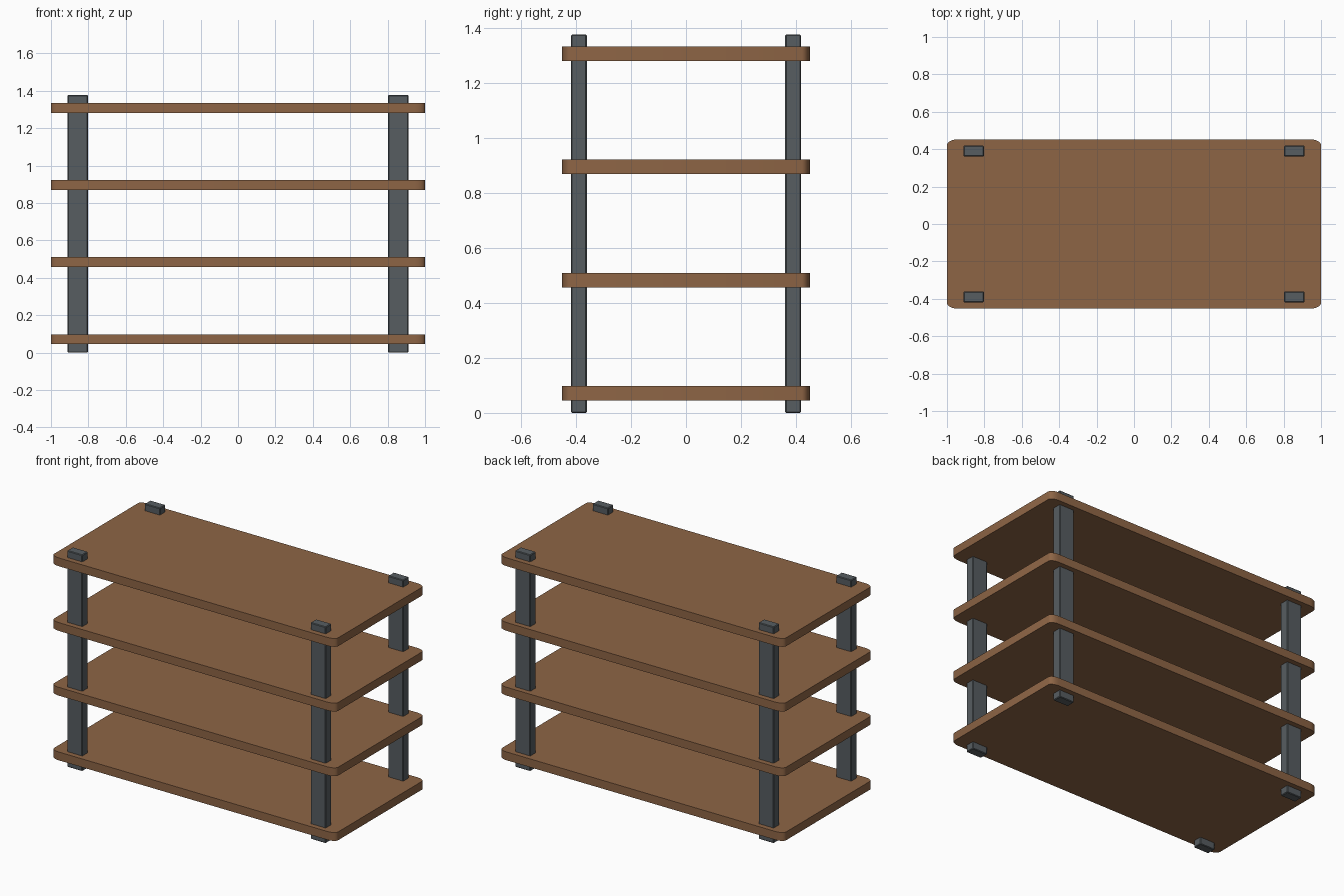
import bpy
import bmesh
import math

cube = bpy.data.objects.get("Cube")
if cube:
    bpy.data.objects.remove(cube, do_unlink=True)


def make_material(name, color):
    mat = bpy.data.materials.new(name)
    mat.use_nodes = True
    mat.diffuse_color = color
    mat.node_tree.nodes["Principled BSDF"].inputs["Base Color"].default_value = color
    return mat


def add_object(name, bm, mat):
    mesh = bpy.data.meshes.new(name)
    bmesh.ops.recalc_face_normals(bm, faces=bm.faces)
    bm.to_mesh(mesh)
    bm.free()
    mesh.materials.append(mat)
    obj = bpy.data.objects.new(name, mesh)
    bpy.context.collection.objects.link(obj)
    return obj


wood = make_material("brown wood", (0.27, 0.13, 0.06, 1))
metal = make_material("dark grey metal", (0.095, 0.11, 0.12, 1))

# Shelf boards with rounded corners
HALF_X, HALF_Y, THICK = 1.0, 0.452, 0.053
RX, RY, STEPS = 0.055, 0.03, 5


def add_shelf(name, bottom):
    bm = bmesh.new()
    outline = []
    for quarter, (sx, sy) in enumerate([(1, 1), (-1, 1), (-1, -1), (1, -1)]):
        for i in range(STEPS + 1):
            a = math.pi / 2 * (quarter + i / STEPS)
            x = sx * (HALF_X - RX) + RX * math.cos(a)
            y = sy * (HALF_Y - RY) + RY * math.sin(a)
            outline.append(bm.verts.new((x, y, bottom)))
    face = bm.faces.new(outline)
    top = bmesh.ops.extrude_face_region(bm, geom=[face])["geom"]
    bmesh.ops.translate(bm, vec=(0, 0, THICK),
                        verts=[v for v in top if isinstance(v, bmesh.types.BMVert)])
    obj = add_object(name, bm, wood)
    bpy.ops.object.select_all(action="DESELECT")
    obj.select_set(True)
    bpy.context.view_layer.objects.active = obj
    bpy.ops.object.shade_smooth_by_angle(angle=math.radians(30))


for level in range(4):
    add_shelf(f"shelf_{level + 1}", 0.045 + 0.4118 * level)

# Corner posts passing through every shelf
HEIGHT = 1.377
for side, sx in (("left", 1), ("right", -1)):
    for end, sy in (("front", -1), ("back", 1)):
        bm = bmesh.new()
        bmesh.ops.create_cube(bm, size=1)
        bmesh.ops.scale(bm, vec=(0.108, 0.058, HEIGHT), verts=bm.verts)
        bmesh.ops.translate(bm, vec=(sx * 0.857, sy * 0.39, HEIGHT / 2), verts=bm.verts)
        post = add_object(f"{end}_{side}_post", bm, metal)
        bevel = post.modifiers.new("edge_bevel", "BEVEL")
        bevel.width = 0.004
        bevel.segments = 1
